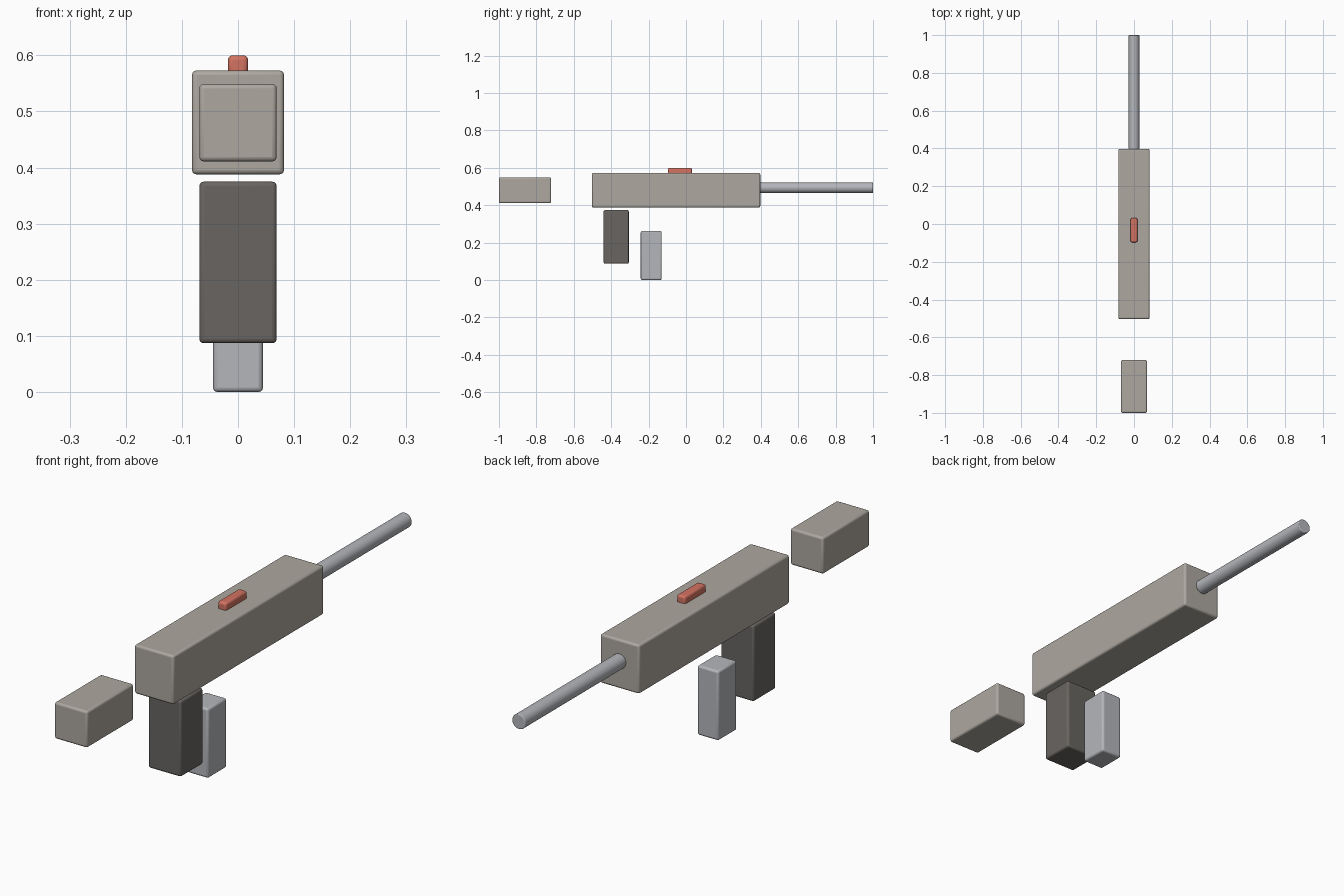
import bpy

if "Cube" in bpy.data.objects:
    bpy.data.objects.remove(bpy.data.objects["Cube"])


def finish(obj, name, bevel, color):
    """Name, soften edges, shade and colour a part."""
    obj.name = name
    mod = obj.modifiers.new("soft_edges", 'BEVEL')
    mod.width = bevel
    mod.segments = 3
    mod.limit_method = 'ANGLE'
    bpy.ops.object.shade_smooth_by_angle()
    mat = bpy.data.materials.new(name + "_colour")
    mat.diffuse_color = (*color, 1)
    mat.use_nodes = True
    mat.node_tree.nodes["Principled BSDF"].inputs["Base Color"].default_value = mat.diffuse_color
    obj.data.materials.append(mat)


def block(name, half_x, y, z, color, bevel=0.008):
    """Rounded box centred on x = 0, spanning the y and z ranges."""
    bpy.ops.mesh.primitive_cube_add(
        size=1, location=(0, sum(y) / 2, sum(z) / 2))
    obj = bpy.context.object
    obj.scale = (2 * half_x, y[1] - y[0], z[1] - z[0])
    bpy.ops.object.transform_apply(location=False, rotation=False, scale=True)
    finish(obj, name, bevel, color)


BODY = (0.42, 0.39, 0.35)
DARK = (0.14, 0.13, 0.12)
METAL = (0.46, 0.47, 0.50)
RED = (0.65, 0.17, 0.12)

# Main body, rear stock, grip, magazine and top sight
block("receiver", 0.082, (-0.503, 0.397), (0.388, 0.573), BODY)
block("stock", 0.069, (-1.0, -0.721), (0.411, 0.549), BODY)
block("grip", 0.069, (-0.440, -0.306), (0.087, 0.375), DARK)
block("magazine", 0.0445, (-0.242, -0.130), (0.0, 0.263), METAL)
block("sight", 0.018, (-0.097, 0.031), (0.565, 0.600), RED)

# Barrel
y0, y1 = 0.397, 1.0
bpy.ops.mesh.primitive_cylinder_add(
    vertices=32, radius=0.028, depth=y1 - y0,
    location=(0, (y0 + y1) / 2, 0.493), rotation=(1.570796, 0, 0))
finish(bpy.context.object, "barrel", 0.003, METAL)
